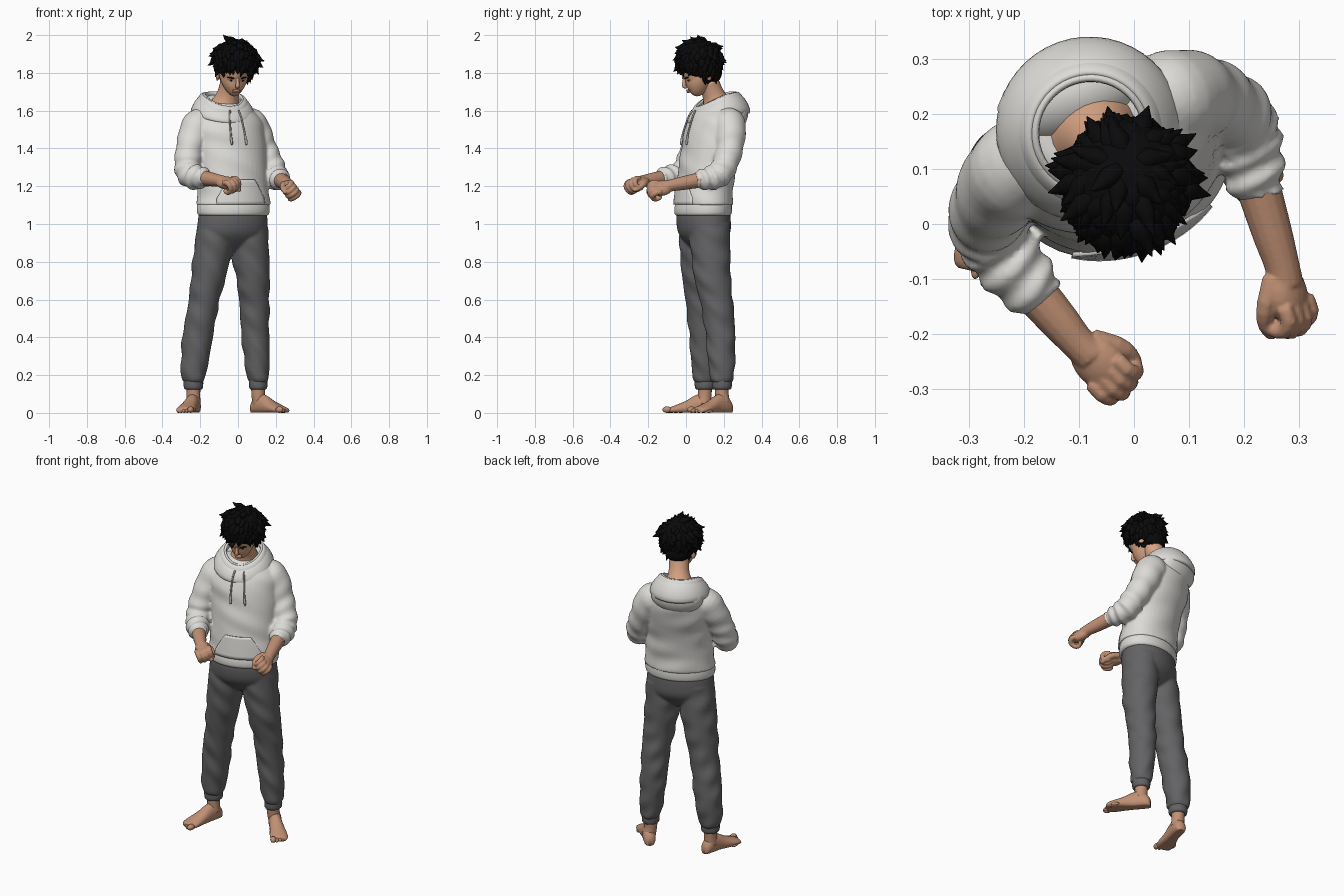
import bpy, bmesh, math, random
from math import sin, cos, pi, radians
from mathutils import Vector as V, Matrix as M

if "Cube" in bpy.data.objects:
    bpy.data.objects.remove(bpy.data.objects["Cube"])

random.seed(4)
YAW = radians(20)

def mat(name, r, g, b):
    m = bpy.data.materials.new(name)
    m.diffuse_color = (r, g, b, 1)
    m.use_nodes = True
    m.node_tree.nodes["Principled BSDF"].inputs["Base Color"].default_value = m.diffuse_color
    return m

CLOTH = mat("off_white_cloth", .72, .71, .68)
CORD = mat("cord_grey", .42, .42, .41)
PANTS = mat("dark_grey_cloth", .125, .125, .13)
FACE = mat("face_skin", .68, .37, .23)
BODY = mat("body_skin", .53, .28, .175)
HAIR = mat("black_hair", .003, .003, .0035)
EYE = mat("eye_white", .7, .7, .68)

def finish(name, bm, material, fuse=0, smooth=3):
    """fuse: voxel size that melts overlapping pieces into one skin"""
    bmesh.ops.recalc_face_normals(bm, faces=bm.faces)
    me = bpy.data.meshes.new(name)
    bm.to_mesh(me)
    bm.free()
    for p in me.polygons:
        p.use_smooth = True
    me.materials.append(material)
    ob = bpy.data.objects.new(name, me)
    bpy.context.collection.objects.link(ob)
    if fuse:
        m = ob.modifiers.new("fuse", "REMESH")
        m.mode, m.voxel_size, m.use_smooth_shade = "VOXEL", fuse, True
        m = ob.modifiers.new("relax", "SMOOTH")
        m.factor, m.iterations = .5, smooth
    return ob

def resample(rows, n):
    """Catmull-Rom interpolation through rows of numbers"""
    out, last = [], len(rows) - 1
    for i in range(n):
        u = i / (n - 1) * last
        k = min(int(u), last - 1)
        t = u - k
        a, b, c, d = (rows[max(0, min(last, k + j))] for j in (-1, 0, 1, 2))
        out.append([.5 * (2*q + (r-p)*t + (2*p-5*q+4*r-s)*t*t + (3*q-p-3*r+s)*t**3)
                    for p, q, r, s in zip(a, b, c, d)])
    return out

def add_loft(bm, rings, closed=False):
    vs = [[bm.verts.new(p) for p in r] for r in rings]
    n = len(vs[0])
    for k in range(len(vs) - (0 if closed else 1)):
        a, b = vs[k], vs[(k + 1) % len(vs)]
        for i in range(n):
            bm.faces.new((a[i], a[(i+1) % n], b[(i+1) % n], b[i]))
    if not closed:
        bm.faces.new(vs[0][::-1])
        bm.faces.new(vs[-1])

def add_tube(bm, pts, n=12, sides=14, fold=0.0):
    """pts rows: x, y, z, radius; folds grow towards the end"""
    rows, rings, s = resample(pts, n), [], V((.3, 1, .2))
    for i, r in enumerate(rows):
        d = (V(rows[min(i+1, n-1)][:3]) - V(rows[max(i-1, 0)][:3])).normalized()
        s = (s - d*s.dot(d)).normalized()
        u = d.cross(s)
        f = fold * (.25 + .75*min(1, (i/n)**2*2))
        rings.append([V(r[:3]) + (s*cos(a) + u*sin(a)) * (r[3] + f*sin(i*1.3 + 1.8*sin(a + 1)))
                      for a in (2*pi*j/sides for j in range(sides))])
    add_loft(bm, rings)

def tube(name, material, pts, **kw):
    bm = bmesh.new()
    add_tube(bm, pts, **kw)
    return finish(name, bm, material)

def add_ball(bm, matrix, radii, seg=20):
    return bmesh.ops.create_uvsphere(bm, u_segments=seg, v_segments=seg*2//3, radius=1,
                                     matrix=matrix @ M.Diagonal((*radii, 1)))["verts"]

def ball(name, material, matrix, radii):
    bm = bmesh.new()
    add_ball(bm, matrix, radii)
    return finish(name, bm, material)

def body_pt(row, a, off=0, yaw=YAW, fold=0.0):
    """row: z, cx, cy, rx, ry"""
    z, cx, cy, rx, ry = row
    o = off + fold * sin(z*45 + 3*sin(a + 1)) * (.5 + .5*sin(3*a + z*14))
    x, y = (rx+o)*cos(a), (ry+o)*sin(a)
    return V((cx + x*cos(yaw) - y*sin(yaw), cy + x*sin(yaw) + y*cos(yaw), z))

def add_stack(bm, rows, n, sides=36, fold=0.0, yaw=YAW):
    add_loft(bm, [[body_pt(r, 2*pi*j/sides, 0, yaw, fold) for j in range(sides)]
                  for r in resample(rows, n)])

# Hoodie: trunk and bunched sleeves fused, hem band
TORSO = [(1.10, -.025, .093, .202, .148), (1.2, -.027, .1, .192, .145), (1.32, -.035, .115, .19, .146),
         (1.42, -.047, .135, .198, .152), (1.5, -.058, .15, .2, .153), (1.56, -.063, .16, .185, .138),
         (1.61, -.066, .17, .145, .108), (1.64, -.068, .175, .1, .08)]
ARMS = {
    "right": [(-.16, .13, 1.55, .075), (-.215, .1, 1.515, .086), (-.255, .045, 1.40, .074),
              (-.268, .005, 1.30, .069), (-.25, -.035, 1.255, .066), (-.21, -.09, 1.248, .061), (-.165, -.14, 1.245, .045)],
    "left": [(.02, .21, 1.55, .075), (.075, .23, 1.515, .088), (.133, .23, 1.40, .073),
             (.182, .2, 1.30, .068), (.198, .165, 1.255, .066), (.213, .11, 1.24, .06), (.225, .05, 1.232, .043)]}
bm = bmesh.new()
add_stack(bm, TORSO, 50, 40, .004)
for pts in ARMS.values():
    add_tube(bm, pts, n=40, sides=24, fold=.007)
finish("hoodie_body_and_sleeves", bm, CLOTH, .008)
bm = bmesh.new()
add_stack(bm, [(1.045, -.025, .09, .186, .136), (1.055, -.025, .09, .196, .144),
               (1.08, -.025, .091, .199, .146), (1.105, -.025, .093, .197, .143)], 10)
finish("hoodie_hem", bm, CLOTH)
FINE = resample(TORSO, 120)

def on_torso(a, z, off):
    return body_pt(min(FINE, key=lambda r: abs(r[0]-z)), a, off)

# Front pocket wrapped on the trunk
bm = bmesh.new()
grid = []
for k in range(9):
    w = .72 if k < 3 else .72 - .055*(k-2)
    grid.append([bm.verts.new(on_torso(-pi/2 + w*(j/8 - 1), 1.105 + .0165*k, .006)) for j in range(17)])
for k in range(8):
    for j in range(16):
        bm.faces.new((grid[k][j], grid[k][j+1], grid[k+1][j+1], grid[k+1][j]))
finish("front_pocket", bm, CLOTH).modifiers.new("thick", "SOLIDIFY").thickness = .008

# Drawstrings
for i, s in enumerate((-1, 1)):
    tube("drawstring_%d" % i, CORD,
         [(*on_torso(-pi/2 + s*w, z, o), r) for z, w, o, r in
          ((1.6, .14, .022, .005), (1.56, .17, .012, .005), (1.48, .19, .008, .005),
           (1.44, .2, .008, .007), (1.42, .2, .008, .005))], sides=8)

# Hood: draped collar folds that sink to a V at the front, and the bag behind
def hood_ring(name, R, w_back, w_front, zoff, slope, tall):
    bm = bmesh.new()
    rings = []
    for i in range(48):
        a = 2*pi*i/48
        back = .5 + .5*sin(a)
        w = w_front + (w_back - w_front)*back**.7
        r, z = R + .012*back + .006*(1-back), 1.655 + zoff - .07*(1-back)**2
        ring = []
        for j in range(14):
            t = 2*pi*j/14
            q = r + w*(.8*cos(t) - slope*sin(t))
            ring.append(M.Rotation(YAW, 3, 'Z') @ V((q*cos(a), q*sin(a), z + tall*w*sin(t))) + V((-.078, .163, 0)))
        rings.append(ring)
    add_loft(bm, rings, True)
    finish(name, bm, CLOTH)

hood_ring("hood_outer_fold", .125, .033, .022, -.014, .95, 1.75)
hood_ring("hood_middle_fold", .112, .017, .012, .016, .7, 1.7)
hood_ring("hood_inner_fold", .096, .014, .01, .024, .4, 1.6)
ball("hood_bag", CLOTH, M.Translation((-.106, .236, 1.585)) @ M.Rotation(YAW, 4, 'Z') @ M.Rotation(radians(-6), 4, 'X'),
     (.15, .083, .1))

# Forearms with closed hands: palm, four curled fingers, thumb
WRIST = {"right": (-.103, -.215, 1.23), "left": (.269, -.075, 1.205)}

def arm(side, d, up, thumb):
    w, d = V(WRIST[side]), V(d).normalized()
    s = d.cross(V(up)).normalized()
    u = s.cross(d)
    s *= thumb
    at = lambda a, b, c: tuple(w + (d*a + s*b + u*c)*1.1)
    bm = bmesh.new()
    p = ARMS[side][-2][:3]
    mid = [(a + 2*b)/3 for a, b in zip(p, w)]
    add_tube(bm, [(*p, .043), (*mid, .037), (*w, .032), (*at(.03, 0, -.004), .034)])
    basis = M((s, d, u)).transposed().to_4x4()
    add_ball(bm, M.Translation(at(.05, 0, -.006)) @ basis, (.046, .06, .031))
    for i in range(4):
        o, k = (i-1.5)*.0205, 1 - .06*abs(i-1.3)
        add_tube(bm, [(*at(.065, o, .006), .015), (*at(.1*k, o, .008), .0155), (*at(.117*k, o, -.012), .0145),
                      (*at(.105*k, o, -.038), .0135), (*at(.075, o, -.042), .012), (*at(.062, o, -.03), .009)],
                 n=12, sides=8)
    add_tube(bm, [(*at(.015, .02, -.01), .019), (*at(.055, .038, -.024), .018),
                  (*at(.085, .036, -.038), .015), (*at(.108, .022, -.044), .012), (*at(.116, .015, -.044), .006)],
             n=10, sides=8)
    finish(side + "_forearm_and_hand", bm, BODY, .004, 2)

arm("right", (.7, -.7, -.1), (-.25, -.25, 1), -1)
arm("left", (.26, -.95, -.2), (.8, 0, .6), 1)

# Trousers: seat and legs fused, ankle cuffs
LEGS = {
    "right": [(1.0, -.12, .07, .095, .105), (.85, -.135, .074, .1, .107), (.7, -.16, .08, .091, .098),
              (.57, -.184, .086, .081, .086), (.44, -.208, .095, .082, .081), (.32, -.224, .102, .077, .079),
              (.22, -.234, .102, .069, .07), (.18, -.236, .1, .062, .064), (.16, -.236, .1, .05, .052)],
    "left": [(1.0, .06, .125, .095, .108), (.85, .065, .13, .1, .105), (.7, .08, .142, .088, .096),
             (.57, .087, .165, .079, .086), (.44, .09, .18, .075, .08), (.32, .097, .186, .07, .075),
             (.22, .104, .19, .062, .067), (.18, .107, .19, .057, .062), (.16, .107, .19, .047, .051)]}
FEET = {"right": ((-.224, .15), (-.285, -.118)), "left": ((.078, .238), (.258, .03))}
trousers = bmesh.new()
add_stack(trousers, [(1.08, -.027, .093, .18, .13), (1.02, -.028, .093, .19, .137), (.95, -.03, .097, .188, .128),
                     (.89, -.033, .1, .14, .085), (.855, -.035, .1, .07, .045)], 18)
for side, rows in LEGS.items():
    add_stack(trousers, rows, 60, 28, .005, 0)
    z, x, y, rx, ry = rows[-1]
    bm = bmesh.new()
    add_stack(bm, [(.185, x, y, rx, ry), (.165, x, y, rx+.002, ry+.002), (.135, x, y, rx+.001, ry+.001),
                   (.125, x, y, rx-.006, ry-.006)], 8, 24, 0, 0)
    finish(side + "_ankle_cuff", bm, PANTS)
    # Bare foot: ankle, lofted sole and toes
    h, t = (V((*p, 0)) for p in FEET[side])
    d = (t-h).normalized()
    out = d.cross(V((0, 0, 1))) * (1 if side == "right" else -1)
    bm = bmesh.new()
    add_tube(bm, [(x, y, .16, .039), (x, y, .1, .036), (*(h + d*.055 + V((0, 0, .05))), .038)], sides=16)
    rings = []
    for a, w, top, o in resample([(0, .012, .04, 0), (.012, .03, .065, 0), (.05, .037, .1, 0), (.1, .037, .095, 0),
                                  (.15, .043, .066, .004), (.2, .05, .045, .006), (.235, .046, .032, .006),
                                  (.245, .035, .022, .006)], 20):
        rings.append([h + d*a + out*(o + w*cos(2*pi*j/18)) +
                      V((0, 0, max(.001, top*(.42 + .58*sin(2*pi*j/18))))) for j in range(18)])
    add_loft(bm, rings)
    for i in range(5):
        r = .017 if i == 0 else .012 - .0008*i
        c = h + d*(.25 - .002*i - .003*i*i) + out*(-.03 + .0195*i) + V((0, 0, r))
        add_ball(bm, M.Translation(c) @ M((out, d, V((0, 0, 1)))).transposed().to_4x4(), (r, .025, r), 12)
    finish(side + "_foot", bm, BODY)
finish("trousers", trousers, PANTS, .008)

# Neck and upper chest inside the collar
tube("neck", FACE, [(-.07, .165, 1.57, .12), (-.07, .165, 1.605, .105), (-.066, .162, 1.635, .078),
                    (-.052, .143, 1.69, .058), (-.035, .115, 1.76, .056)], n=16, sides=24)

# Head, bowed forward and turned a little
HEAD = M.Translation((-.022, .07, 1.815)) @ M.Rotation(radians(14), 4, 'Z') @ M.Rotation(radians(25), 4, 'X')
bm = bmesh.new()
for v in add_ball(bm, M(), (.08, .098, .125), 36):
    t = max(0, -v.co.z/.125)
    v.co.x *= 1 - .2*t**2
    v.co.y = v.co.y*(1 - .1*t) - .05*t**1.6
    if v.co.y < 0:   # brow hollow
        v.co.y += .008*math.exp(-((v.co.z + .02)/.018)**2) * min(1, abs(v.co.x)/.02)
add_tube(bm, [(0, -.088, 0, .008), (0, -.1, -.02, .009), (0, -.111, -.041, .011), (0, -.1, -.053, .008)], sides=10)
for s in (-1, 1):
    add_ball(bm, M.Translation((s*.08, .012, -.035)) @ M.Rotation(s*.4, 4, 'Z'), (.01, .02, .032), 14)
for z in (-.072, -.081):
    add_ball(bm, M.Translation((0, -.1, z)), (.022, .01, .005), 12)
bm.transform(HEAD)
finish("head", bm, FACE)
for i, s in enumerate((-1, 1)):
    ball("eye_%d" % i, EYE, HEAD @ M.Translation((s*.033, -.081, -.022)) @ M.Rotation(s*.35, 4, 'Z'), (.014, .005, .004))
    ball("iris_%d" % i, HAIR, HEAD @ M.Translation((s*.032, -.085, -.022)), (.006, .004, .005))
    ball("eyebrow_%d" % i, HAIR, HEAD @ M.Translation((s*.036, -.089, -.004)) @ M.Rotation(s*.4, 4, 'Z'), (.02, .005, .004))

# Messy hair: cap plus pointed locks flowing away from the crown
C, R = V((-.014, .073, 1.868)), V((.114, .119, .11))
ball("hair_cap", HAIR, M.Translation(C), R)
ball("nape_hair", HAIR, M.Translation((-.03, .13, 1.8)), (.075, .06, .06))
bm = bmesh.new()
crown = V((0, .35, .94))
for i in range(260):
    z = 1 - 2*(i + .5)/260
    a = i*2.39996
    n = V((cos(a)*math.sqrt(1-z*z), sin(a)*math.sqrt(1-z*z), z))
    if n.z < (-.22 if n.y < -.3 else -.32 if n.y < .25 else -.88):
        continue
    flow = n - crown
    flow -= n*flow.dot(n)
    flow = (flow.normalized() + V([random.uniform(-.35, .35) for _ in range(3)])).normalized()
    p = C + V((n.x*R.x, n.y*R.y, n.z*R.z))*.95
    L, lift = random.uniform(.06, .085), random.uniform(-.012, .01)
    if n.z < .1:
        flow = (flow + V((0, 0, -.6 if n.y < .25 else -.9))).normalized()
        lift = min(lift, .004)
    w = random.uniform(.018, .024)
    add_tube(bm, [(*(p - n*.016), w*.7), (*(p + flow*L*.35 - n*.008), w),
                  (*(p + flow*L*.7 - n*.01 + n*lift*.5), w*.65), (*(p + flow*L + n*lift), .001)], n=6, sides=6)
finish("hair_locks", bm, HAIR)
